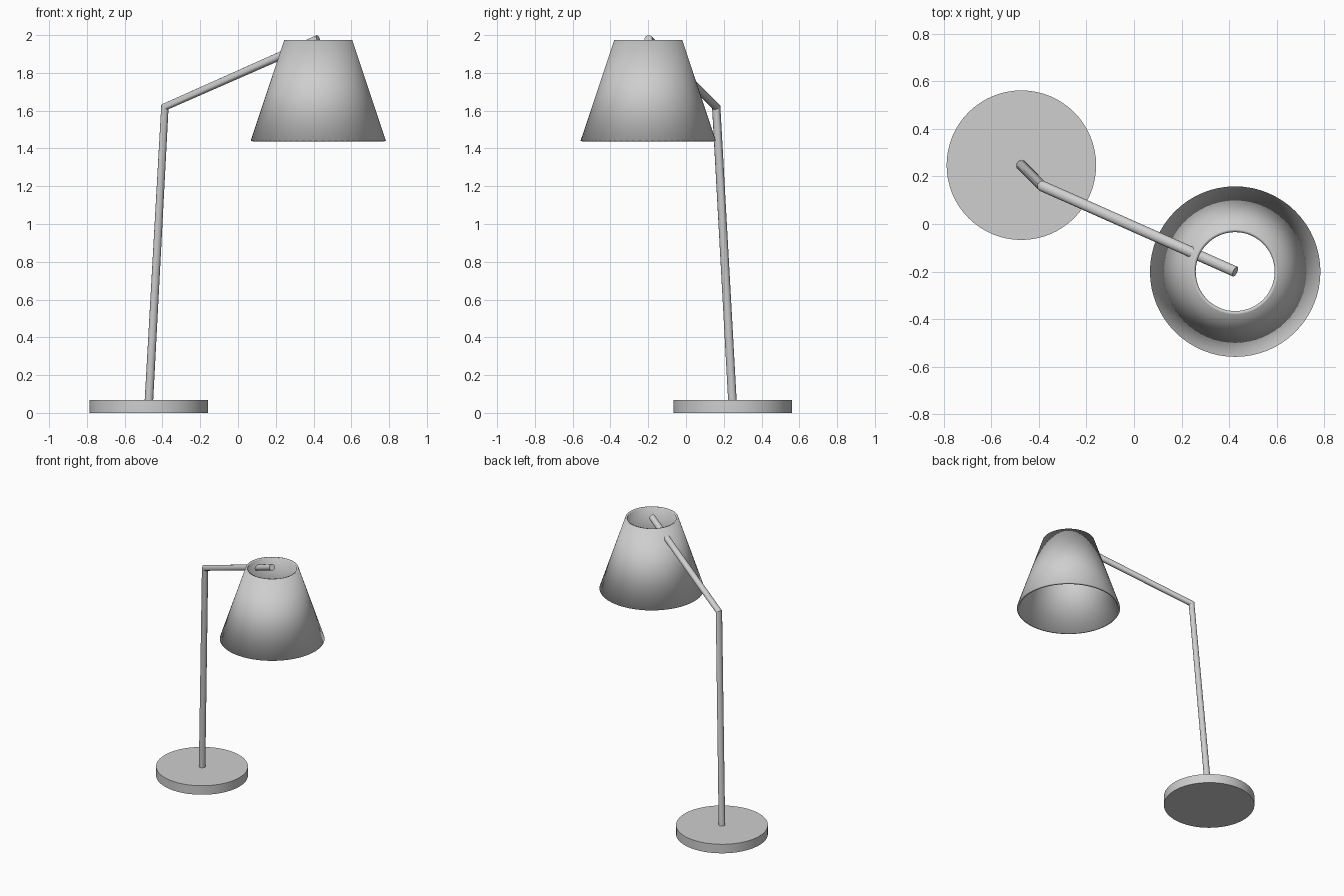
import bpy
import bmesh
import math

cube = bpy.data.objects.get("Cube")
if cube:
    bpy.data.objects.remove(cube, do_unlink=True)

grey = bpy.data.materials.new("light grey")
grey.use_nodes = True
COLOUR = (0.62, 0.62, 0.62, 1)
grey.diffuse_color = COLOUR
grey.node_tree.nodes["Principled BSDF"].inputs["Base Color"].default_value = COLOUR

BASE = (-0.473, 0.247)
SHADE = (0.425, -0.2)


def activate(obj):
    bpy.ops.object.select_all(action="DESELECT")
    obj.select_set(True)
    bpy.context.view_layer.objects.active = obj


def add_cone(name, centre, bottom, top, r_bottom, r_top, capped):
    """Round part standing between two heights."""
    mesh = bpy.data.meshes.new(name)
    bm = bmesh.new()
    bmesh.ops.create_cone(bm, cap_ends=capped, segments=64, radius1=r_bottom,
                          radius2=r_top, depth=top - bottom)
    bm.to_mesh(mesh)
    bm.free()
    obj = bpy.data.objects.new(name, mesh)
    obj.location = (*centre, (bottom + top) / 2)
    bpy.context.collection.objects.link(obj)
    mesh.materials.append(grey)
    activate(obj)
    return obj


# Heavy round foot
add_cone("base", BASE, 0, 0.068, 0.314, 0.314, True)
bpy.ops.object.shade_smooth_by_angle(angle=math.radians(30))

# Open conical shade with a thin wall, softly shaded over its rims
shade = add_cone("lamp_shade", SHADE, 1.441, 1.975, 0.358, 0.18, False)
wall = shade.modifiers.new("wall", "SOLIDIFY")
wall.thickness = 0.015
wall.offset = -1
bpy.ops.object.modifier_apply(modifier=wall.name)
bpy.ops.object.shade_smooth()

# Bent rod: leaning post, mitred elbow, arm ending inside the shade
curve = bpy.data.curves.new("bent_arm", "CURVE")
curve.dimensions = "3D"
curve.bevel_depth = 0.0225
curve.bevel_resolution = 6
curve.use_fill_caps = True
path = [(*BASE, 0.04), (-0.387, 0.16, 1.62), (*SHADE, 1.979)]
spline = curve.splines.new("POLY")
spline.points.add(len(path) - 1)
for point, co in zip(spline.points, path):
    point.co = (*co, 1)
arm = bpy.data.objects.new("bent_arm", curve)
bpy.context.collection.objects.link(arm)
curve.materials.append(grey)
activate(arm)
bpy.ops.object.convert(target="MESH")
bpy.ops.object.shade_smooth_by_angle(angle=math.radians(30))
